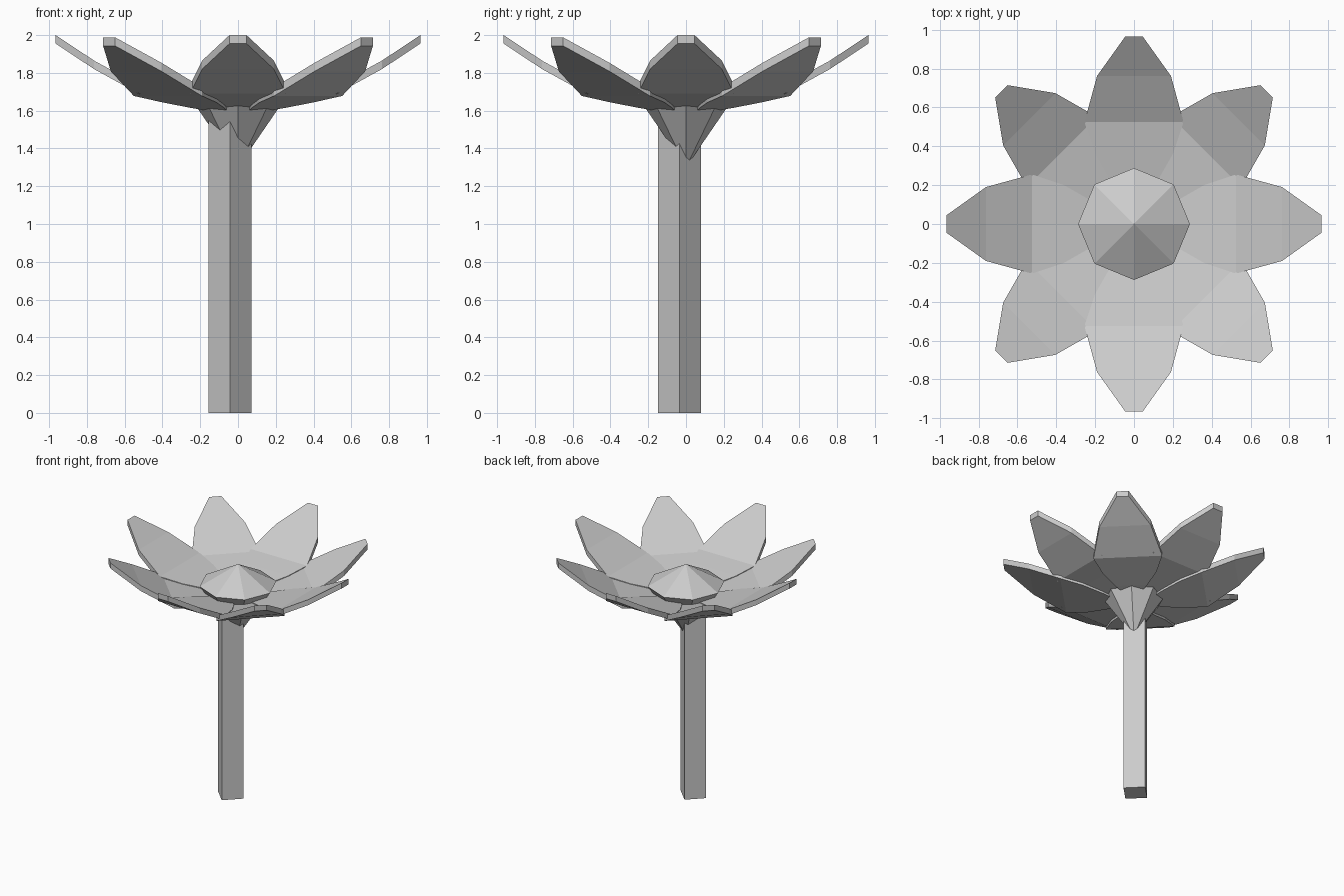
import bpy
import bmesh
from math import pi
from mathutils import Matrix

cube = bpy.data.objects.get("Cube")
if cube:
    bpy.data.objects.remove(cube, do_unlink=True)

grey = bpy.data.materials.new("light grey")
grey.use_nodes = True
grey.diffuse_color = (0.6, 0.6, 0.6, 1)
grey.node_tree.nodes["Principled BSDF"].inputs["Base Color"].default_value = (0.6, 0.6, 0.6, 1)


def add_object(name, bm):
    bmesh.ops.recalc_face_normals(bm, faces=bm.faces)
    mesh = bpy.data.meshes.new(name)
    bm.to_mesh(mesh)
    bm.free()
    mesh.materials.append(grey)
    obj = bpy.data.objects.new(name, mesh)
    bpy.context.collection.objects.link(obj)
    return obj


# Square stem, set on its corner and slightly off centre
STEM_TOP = 1.6
bm = bmesh.new()
bmesh.ops.create_cone(bm, cap_ends=True, segments=4, radius1=0.114, radius2=0.114, depth=STEM_TOP,
                      matrix=Matrix.Translation((-0.042, -0.035, STEM_TOP / 2)))
add_object("stem", bm)

# Flower heart: shallow cone above, deep cone below, joined at an octagonal rim
RIM, RADIUS, APEX, BASE = 1.72, 0.288, 1.88, 1.3
bm = bmesh.new()
bmesh.ops.create_circle(bm, segments=8, radius=RADIUS, matrix=Matrix.Translation((0, 0, RIM)))
rim_edges = bm.edges[:]
for z in (APEX, BASE):
    tip = bm.verts.new((0, 0, z))
    for edge in rim_edges:
        bm.faces.new((*edge.verts, tip))
add_object("flower_heart", bm)

# Petal sections from root to tip: distance out, half width, underside height
SECTIONS = [(0.12, 0.05, 1.605), (0.22, 0.12, 1.625), (0.36, 0.2, 1.655),
            (0.525, 0.255, 1.69), (0.762, 0.19, 1.82), (0.965, 0.045, 1.955)]
THICKNESS = 0.045


def add_petal(name, angle, drop):
    bm = bmesh.new()
    rings = [[bm.verts.new(p) for p in ((r, -w, z), (r, w, z), (r, w, z + THICKNESS), (r, -w, z + THICKNESS))]
             for r, w, z in SECTIONS]
    for a, b in zip(rings, rings[1:]):
        for i in range(4):
            j = (i + 1) % 4
            bm.faces.new((a[i], a[j], b[j], b[i]))
    bm.faces.new(rings[0])
    bm.faces.new(rings[-1])
    bm.transform(Matrix.Translation((0, 0, -drop)) @ Matrix.Rotation(angle, 4, "Z"))
    add_object(name, bm)


# Eight petals, the diagonal ones a touch lower
for n in range(8):
    add_petal(f"petal_{n + 1}", n * pi / 4, 0.012 * (n % 2))
